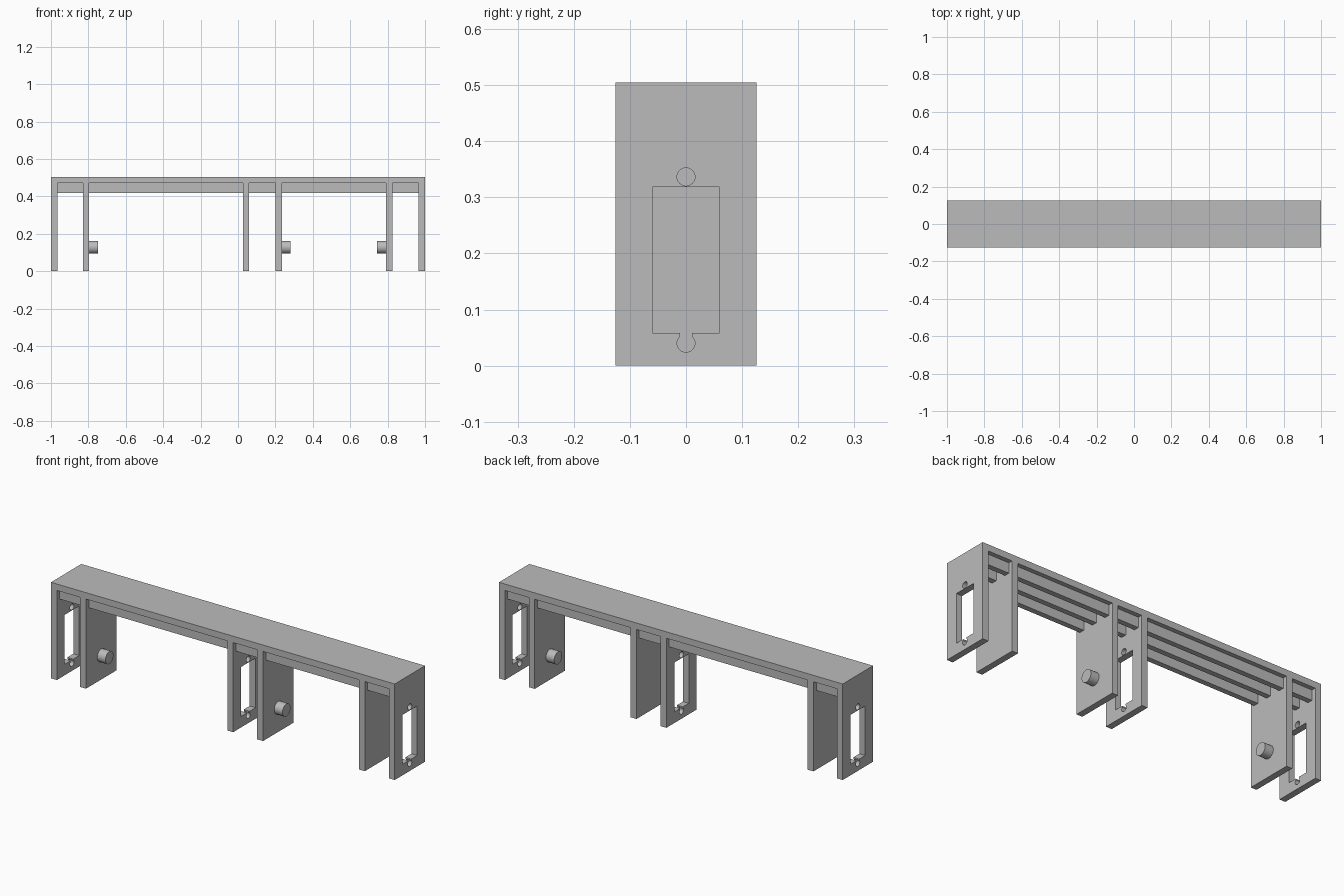
import bpy
import bmesh
from math import radians
from mathutils import Matrix

cube = bpy.data.objects.get("Cube")
if cube:
    bpy.data.objects.remove(cube, do_unlink=True)

HEIGHT, HALF_DEPTH, THICK = 0.505, 0.126, 0.034
PLATE_BOTTOM = HEIGHT - THICK

grey = bpy.data.materials.new("plain grey")
grey.use_nodes = True
colour = (0.5, 0.5, 0.5, 1)
grey.diffuse_color = colour
grey.node_tree.nodes["Principled BSDF"].inputs["Base Color"].default_value = colour


def finish(name, bm):
    mesh = bpy.data.meshes.new(name)
    bm.to_mesh(mesh)
    bm.free()
    mesh.materials.append(grey)
    obj = bpy.data.objects.new(name, mesh)
    bpy.context.collection.objects.link(obj)
    return obj


def box(name, x, y, z):
    """Box from (min, max) pairs."""
    bm = bmesh.new()
    size = [b - a for a, b in (x, y, z)]
    centre = [(a + b) / 2 for a, b in (x, y, z)]
    bmesh.ops.create_cube(bm, size=1, matrix=Matrix.Translation(centre) @ Matrix.Diagonal((*size, 1)))
    return finish(name, bm)


def rod(name, x, z, radius):
    """Cylinder along x, centred on y = 0."""
    bm = bmesh.new()
    turn = Matrix.Rotation(radians(90), 4, "Y")
    bmesh.ops.create_cone(bm, cap_ends=True, segments=32, radius1=radius, radius2=radius,
                          depth=x[1] - x[0],
                          matrix=Matrix.Translation((sum(x) / 2, 0, z)) @ turn)
    return finish(name, bm)


def cut(target, cutter):
    cutter.hide_render = True
    mod = target.modifiers.new("cut", "BOOLEAN")
    mod.operation, mod.solver, mod.object = "DIFFERENCE", "EXACT", cutter
    bpy.context.view_layer.objects.active = target
    bpy.ops.object.modifier_apply(modifier=mod.name)
    bpy.data.objects.remove(cutter, do_unlink=True)


def smooth(obj):
    bpy.ops.object.select_all(action="DESELECT")
    obj.select_set(True)
    bpy.context.view_layer.objects.active = obj
    bpy.ops.object.shade_smooth_by_angle(angle=radians(30))


# Top plate and the stiffening ribs under it
box("top_plate", (-1, 1), (-HALF_DEPTH, HALF_DEPTH), (PLATE_BOTTOM, HEIGHT))
for name, y in (("front_rib", -0.089), ("middle_rib", 0), ("back_rib", 0.089)):
    box(name, (-1 + THICK, 1 - THICK), (y - 0.014, y + 0.014), (0.417, PLATE_BOTTOM))

# Hanging walls with a slot and screw holes
for name, x in (("right_slotted_wall", -1), ("middle_slotted_wall", 0.026),
                ("left_slotted_wall", 1 - THICK)):
    wall = box(name, (x, x + THICK), (-HALF_DEPTH, HALF_DEPTH), (0, PLATE_BOTTOM))
    through = (x - 0.02, x + THICK + 0.02)
    cut(wall, box("slot_cutter", through, (-0.06, 0.06), (0.058, 0.318)))
    cut(wall, box("neck_cutter", through, (-0.011, 0.011), (0.04, 0.07)))
    for z in (0.04, 0.3365):
        cut(wall, rod("screw_hole_cutter", through, z, 0.016))
    smooth(wall)

# Solid walls, each with a locating peg on one side
for name, x, side in (("right_peg", -0.83, 1), ("middle_peg", 0.2, 1), ("left_peg", 0.792, -1)):
    box(name + "_wall", (x, x + THICK), (-HALF_DEPTH, HALF_DEPTH), (0, PLATE_BOTTOM))
    span = (x + THICK, x + THICK + 0.048) if side > 0 else (x - 0.048, x)
    smooth(rod(name, span, 0.128, 0.033))
